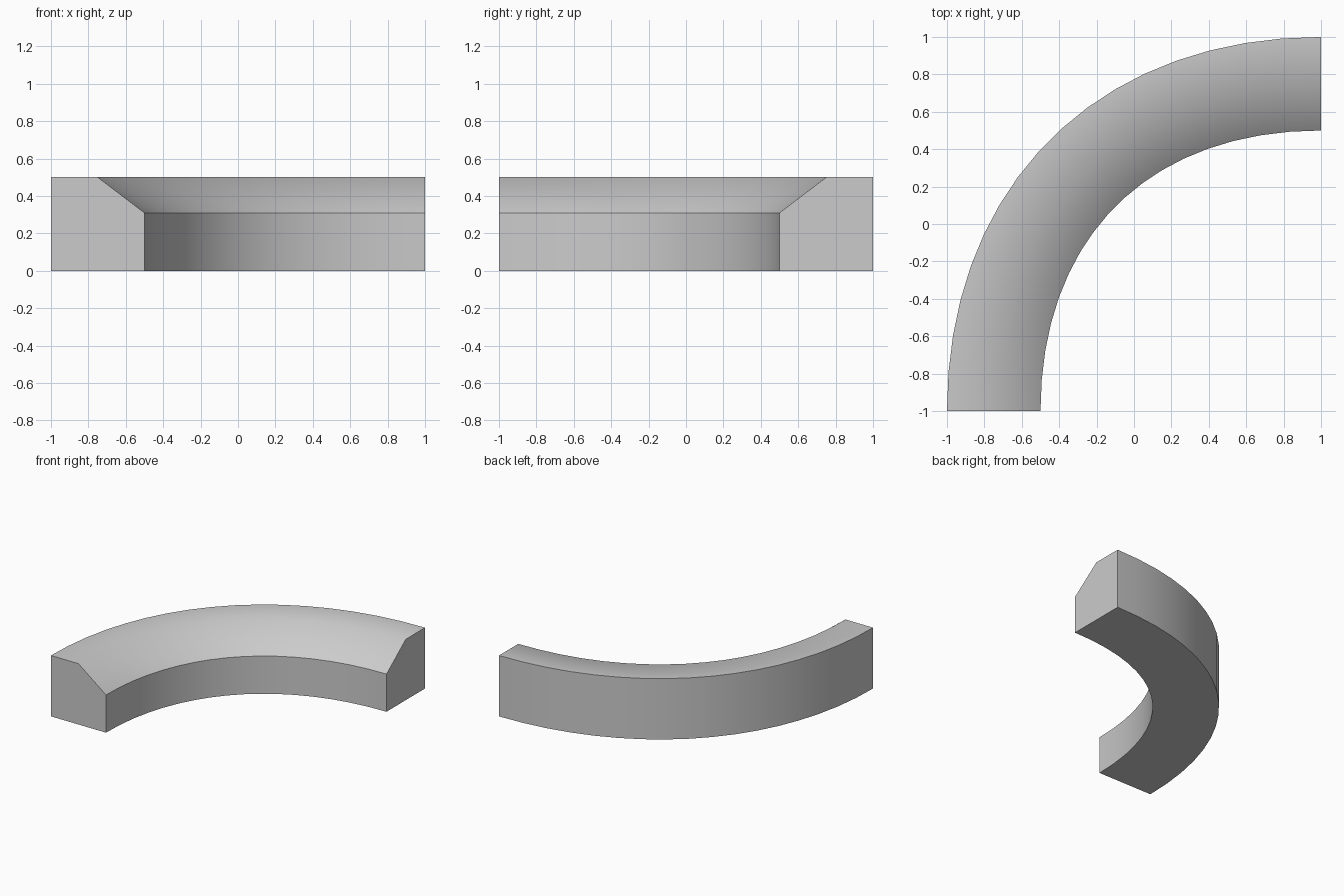
import bpy
import bmesh
import math
from mathutils import Vector
from mathutils.geometry import interpolate_bezier

default = bpy.data.objects.get("Cube")
if default:
    bpy.data.objects.remove(default, do_unlink=True)

# Plain grey material
grey = bpy.data.materials.new("light_grey")
grey.use_nodes = True
colour = (0.6, 0.6, 0.6, 1)
grey.diffuse_color = colour
grey.node_tree.nodes["Principled BSDF"].inputs["Base Color"].default_value = colour

# Outer edge path: a slightly full quarter bend
SEGMENTS = 17
HANDLE = 1.2
start, end = Vector((-1, -1, 0)), Vector((1, 1, 0))
path = interpolate_bezier(start, start + Vector((0, HANDLE, 0)),
                          end - Vector((HANDLE, 0, 0)), end, SEGMENTS + 1)

# Cross-section: (distance inward from the outer edge, height)
profile = [(0, 0), (0, 0.5), (0.25, 0.5), (0.5, 0.31), (0.5, 0)]


def inward(i):
    """Horizontal direction towards the inside of the bend."""
    if i == 0:
        return Vector((1, 0, 0))
    if i == SEGMENTS:
        return Vector((0, -1, 0))
    t = (path[i + 1] - path[i - 1]).normalized()
    return Vector((t.y, -t.x, 0))


# Sweep the cross-section along the bend and cap both ends
bm = bmesh.new()
rings = [[bm.verts.new(p + inward(i) * d + Vector((0, 0, z))) for d, z in profile]
         for i, p in enumerate(path)]
for a, b in zip(rings, rings[1:]):
    for j in range(len(profile)):
        k = (j + 1) % len(profile)
        bm.faces.new((a[j], a[k], b[k], b[j]))
bm.faces.new(rings[0])
bm.faces.new(rings[-1])
bmesh.ops.recalc_face_normals(bm, faces=bm.faces)

mesh = bpy.data.meshes.new("curved_kerb")
bm.to_mesh(mesh)
bm.free()
mesh.materials.append(grey)
kerb = bpy.data.objects.new("curved_kerb", mesh)
bpy.context.collection.objects.link(kerb)

# Smooth along the bend and over the soft top ridge, sharp elsewhere
bpy.ops.object.select_all(action="DESELECT")
kerb.select_set(True)
bpy.context.view_layer.objects.active = kerb
bpy.ops.object.shade_smooth_by_angle(angle=math.radians(45))
